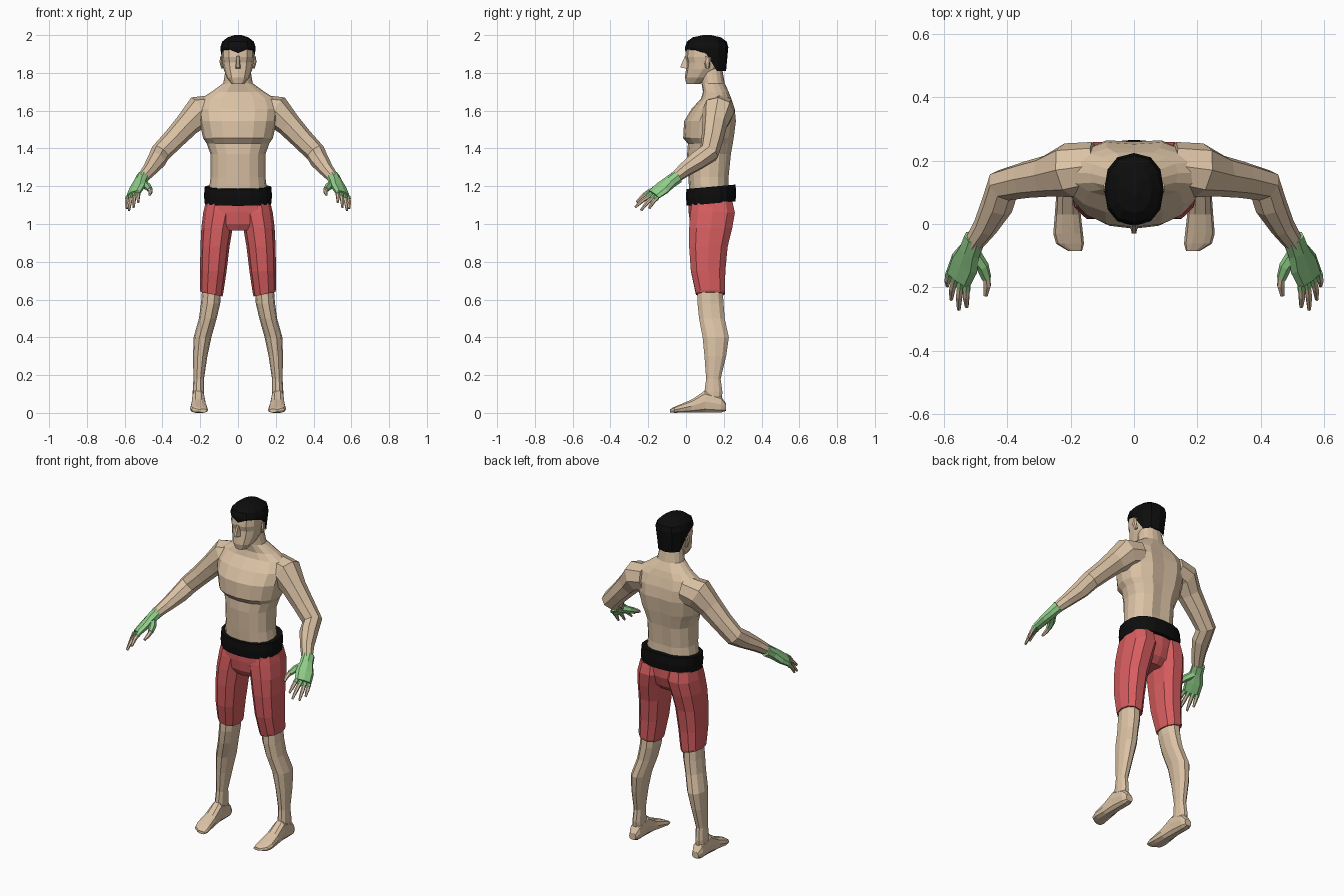
import bpy, bmesh, math
from mathutils import Vector


def material(name, rgb):
    m = bpy.data.materials.new(name)
    m.diffuse_color = (*rgb, 1)
    return m


SKIN = material("skin", (0.71, 0.54, 0.375))
BLACK = material("black", (0.004, 0.004, 0.004))
RED = material("red cloth", (0.68, 0.11, 0.115))
GREEN = material("green glove", (0.28, 0.62, 0.25))


def loft(name, rings, mat, mirror=False):
    """Skin a list of closed point rings, cap both ends."""
    bm = bmesh.new()
    vs = [[bm.verts.new(p) for p in r] for r in rings]
    n = len(vs[0])
    for a, b in zip(vs, vs[1:]):
        for i in range(n):
            j = (i + 1) % n
            bm.faces.new((a[i], a[j], b[j], b[i]))
    bm.faces.new(vs[0][::-1])
    bm.faces.new(vs[-1])
    bmesh.ops.recalc_face_normals(bm, faces=bm.faces)
    me = bpy.data.meshes.new(name)
    bm.to_mesh(me)
    bm.free()
    me.materials.append(mat)
    ob = bpy.data.objects.new(name, me)
    bpy.context.collection.objects.link(ob)
    if mirror:
        ob.modifiers.new("Mirror", 'MIRROR').use_mirror_merge = False
    return ob


def unit_ring(n, p):
    """Superellipse outline; p below 1 is boxier."""
    out = []
    for i in range(n):
        a = 2 * math.pi * i / n
        c, s = math.cos(a), math.sin(a)
        out.append((math.copysign(abs(c) ** p, c), math.copysign(abs(s) ** p, s)))
    return out


def ring_z(z, rx, yf, yb, cx=0, n=12, p=0.9, ky=0, kx=0, groove=0):
    """Horizontal ring from front yf to back yb, optionally tilted."""
    cy, ry = (yf + yb) / 2, (yb - yf) / 2
    pts = []
    for c, s in unit_ring(n, p):
        y = cy + s * ry - (groove if s > 0.99 else 0)
        pts.append(Vector((cx + c * rx, y, z + ky * s * ry + kx * c * rx)))
    return pts


def tube(name, path, mat, u=(0, 1, 0), n=8):
    """Tube along path of (x, y, z, r across, r thick), mirrored in x."""
    u, rings = Vector(u), []
    P = [Vector(q[:3]) for q in path]
    for i, q in enumerate(path):
        t = (P[min(i + 1, len(P) - 1)] - P[max(i - 1, 0)]).normalized()
        side = (u - u.dot(t) * t).normalized()
        nor = t.cross(side)
        rings.append([P[i] + side * c * q[3] + nor * s * q[-1] for c, s in unit_ring(n, 0.9)])
    return loft(name, rings, mat, True)


# torso and neck, with pectoral ledge and spine groove
torso = [(1.13, .160, .02, .235, .008), (1.25, .145, .012, .233, .012),
         (1.37, .146, .006, .246, .014), (1.425, .165, .010, .256, .014),
         (1.455, .185, -.015, .262, .014), (1.545, .205, -.010, .274, .014),
         (1.61, .215, .030, .266, .014), (1.665, .195, .080, .245, .008),
         (1.70, .140, .090, .230, .004), (1.745, .078, .082, .205, 0),
         (1.82, .065, .075, .192, 0)]
loft("torso", [ring_z(*r[:4], n=16, groove=r[4]) for r in torso], SKIN)

# head
head = [(1.742, .034, .002, .075), (1.775, .060, -.006, .13), (1.82, .076, .000, .18),
        (1.855, .082, .004, .20), (1.885, .086, -.004, .205), (1.93, .085, .002, .205),
        (1.97, .060, .04, .18)]
loft("head", [ring_z(*r, p=.85) for r in head], SKIN)

# nose wedge
loft("nose", [[(-.016, .01, 1.822), (.016, .01, 1.822), (.007, -.030, 1.828), (-.007, -.030, 1.828)],
              [(-.012, .01, 1.85), (.012, .01, 1.85), (.006, -.026, 1.842), (-.006, -.026, 1.842)],
              [(-.009, .01, 1.89), (.009, .01, 1.89), (.006, -.006, 1.888), (-.006, -.006, 1.888)]], SKIN)

# ears
tube("ear", [(.082, .115, 1.825, .010, .008), (.090, .112, 1.855, .016, .008),
             (.090, .115, 1.885, .016, .007)], SKIN, n=6)

# hair cap: hairline high at the front, low at the back
hairline = ring_z(1.81, .082, -.003, .212, p=.85)
for v in hairline:
    if v.y < .13:
        v.x *= 1.1
        v.z = 1.905 if abs(v.x) < .01 or v.y > .08 else 1.925
hair = [(1.935, .094, -.005, .224), (1.965, .084, .004, .216),
        (1.988, .056, .035, .185), (2.0, .020, .09, .135)]
loft("hair", [hairline] + [ring_z(*r, p=.85) for r in hair], BLACK)

# arms
tube("arm", [(.12, .185, 1.61, .075), (.205, .17, 1.595, .086), (.27, .152, 1.525, .066),
             (.34, .14, 1.45, .058), (.412, .122, 1.375, .054), (.432, .06, 1.335, .050),
             (.47, -.01, 1.285, .038), (.508, -.065, 1.24, .029)], SKIN)

# gloves: palm, thumb sleeve
U = Vector((.76, .55, -.35))
K = Vector((.555, -.172, 1.155))
tube("glove", [(.502, -.045, 1.25, .036, .034), (.518, -.085, 1.222, .038, .030),
               (.535, -.125, 1.19, .052, .025), (*K, .048, .019)], GREEN, U)
tube("glove_thumb", [(.508, -.09, 1.215, .022), (.478, -.135, 1.198, .020),
                     (.465, -.172, 1.182, .015)], GREEN, n=6, u=U)
tube("thumb", [(.466, -.165, 1.185, .012), (.463, -.195, 1.172, .012),
               (.468, -.226, 1.155, .007)], SKIN, n=6, u=U)

# fingers, each with a short green sleeve
tips = [(.528, -.262, 1.115), (.553, -.270, 1.088), (.577, -.238, 1.072), (.589, -.195, 1.082)]
for i, tip in enumerate(tips):
    a, b = K + U * (-.036 + .024 * i), Vector(tip)
    m = a.lerp(b, .55) + Vector((.002, 0, .006))
    tube("glove_finger_%d" % (i + 1), [(*a, .013), (*a.lerp(m, .45), .013)], GREEN, U, 6)
    tube("finger_%d" % (i + 1), [(*a, .011), (*m, .011), (*b, .006)], SKIN, U, 6)

# belt, tilted up at the back
loft("belt", [ring_z(z, r, yf, yb, n=20, p=.85, ky=.09) for z, r, yf, yb in
              [(1.108, .176, .004, .262), (1.15, .180, .000, .266), (1.197, .176, .002, .262)]], BLACK)

# shorts: pelvis and two legs
loft("shorts_pelvis", [ring_z(*r, p=.8) for r in
                       [(.965, .07, .04, .19), (1.0, .15, .022, .225),
                        (1.06, .178, .014, .245), (1.13, .172, .012, .245)]], RED)
legs = [(1.12, .075, .030, .250, .095, 0), (1.06, .088, .018, .264, .096, 0),
        (.98, .083, .012, .250, .111, 0), (.88, .077, .012, .225, .122, 0),
        (.75, .070, .022, .212, .131, .05), (.64, .061, .047, .210, .140, .2),
        (.628, .058, .050, .207, .140, .2)]
loft("shorts_leg", [ring_z(z, r, f, b, cx, n=10, p=.85, kx=k) for z, r, f, b, cx, k in legs], RED, True)

# lower legs
shins = [(.68, .050, .06, .195, .138), (.58, .051, .058, .202, .145), (.50, .047, .066, .208, .160),
         (.40, .047, .085, .230, .188), (.30, .038, .095, .215, .200),
         (.18, .028, .105, .185, .208), (.11, .030, .095, .195, .210), (.05, .030, .09, .19, .210)]
loft("lower_leg", [ring_z(z, r, f, b, cx, n=10) for z, r, f, b, cx in shins], SKIN, True)

# feet, lofted heel to toe: y, centre x, half width, bottom, top
feet = [(.212, .210, .022, .010, .050), (.185, .210, .034, 0, .090), (.10, .210, .035, 0, .120),
        (.03, .209, .041, 0, .072), (-.03, .208, .047, 0, .046), (-.062, .202, .044, 0, .032),
        (-.085, .186, .022, .003, .020)]
loft("foot", [[Vector((cx + c * r, y, (zb + zt) / 2 + s * (zt - zb) / 2)) for c, s in unit_ring(10, .75)]
              for y, cx, r, zb, zt in feet], SKIN, True)
